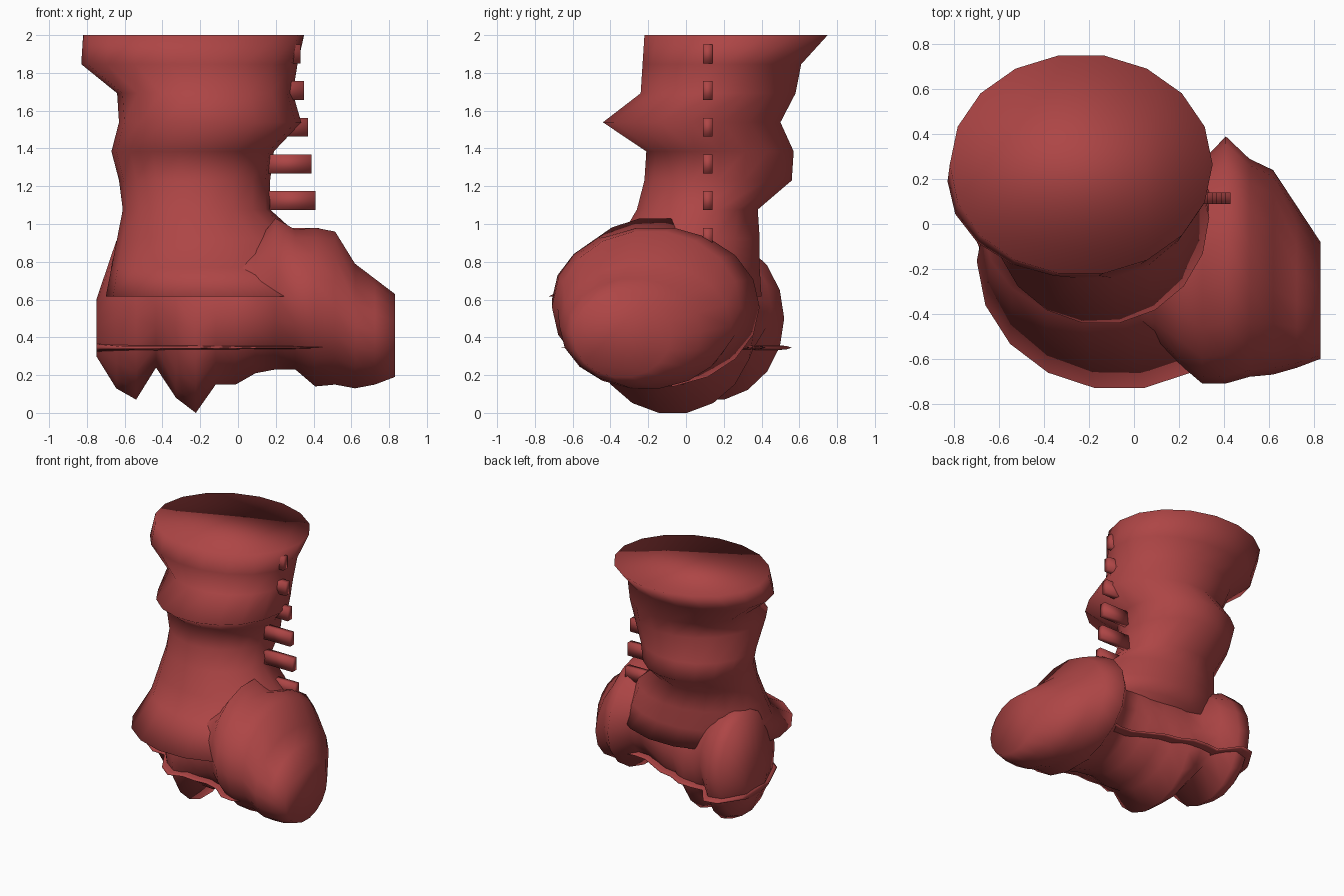
import bpy, math

if "Cube" in bpy.data.objects:
    bpy.data.objects.remove(bpy.data.objects["Cube"])

leather = bpy.data.materials.new("red_leather")
leather.diffuse_color = (0.42, 0.06, 0.06, 1)
leather.use_nodes = True
leather.node_tree.nodes["Principled BSDF"].inputs["Base Color"].default_value = leather.diffuse_color


def make_part(name, verts, faces):
    """Mesh object with smooth shading and the leather colour."""
    mesh = bpy.data.meshes.new(name)
    mesh.from_pydata(verts, [], faces)
    mesh.materials.append(leather)
    mesh.shade_smooth()
    obj = bpy.data.objects.new(name, mesh)
    bpy.context.collection.objects.link(obj)
    return obj


def loft(name, rings, place, sides=18):
    """Skin of elliptical rings (position, a0, a1, b0, b1) with closed ends."""
    verts, faces = [], []
    reach = max(math.sin(2 * math.pi * k / sides) for k in range(sides))
    for p, a0, a1, b0, b1 in rings:
        for k in range(sides):
            t = 2 * math.pi * k / sides
            a = (a0 + a1) / 2 + (a1 - a0) / 2 * math.cos(t)
            b = (b0 + b1) / 2 + (b1 - b0) / 2 * math.sin(t) / reach
            verts.append(place(p, a, b))
    for r in range(len(rings) - 1):
        for k in range(sides):
            i, j = r * sides + k, r * sides + (k + 1) % sides
            faces.append((i, j, j + sides, i + sides))
    faces.append(tuple(reversed(range(sides))))
    faces.append(tuple(range(len(verts) - sides, len(verts))))
    return make_part(name, verts, faces)


# Shaft: rings stacked upwards (x min, x max, y min, y max)
shaft = [(-.70, .57, -.73, .40), (-.67, .42, -.43, .39), (-.64, .34, -.35, .39),
         (-.61, .17, -.26, .38), (-.63, .17, -.22, .56), (-.67, .19, -.21, .57),
         (-.63, .335, -.44, .50), (-.64, .29, -.24, .58), (-.83, .315, -.23, .61),
         (-.82, .35, -.22, .75)]
loft("shaft", [(.615 + i * 1.385 / 9, *s) for i, s in enumerate(shaft)],
     lambda p, a, b: (a, b, p))

# Foot: rings from heel to toe (y min, y max, z min, z max)
foot = [(.07, .34, .30, .60), (-.18, .51, .13, .91), (-.25, .52, .07, .93),
        (-.33, .45, .24, .90), (-.43, .38, .08, .87), (-.50, .36, 0, .87),
        (-.50, .34, .15, .88), (-.51, .32, .15, .88), (-.54, .30, .21, .90),
        (-.62, .29, .23, 1.03), (-.71, .28, .23, .97), (-.71, .39, .14, .98),
        (-.68, .29, .15, .96), (-.67, .24, .13, .79), (-.64, .08, .15, .71),
        (-.60, -.08, .19, .63)]
foot_x = [-.75 + i * 1.58 / 15 for i in range(16)]
loft("foot", [(x, *f) for x, f in zip(foot_x, foot)], lambda p, a, b: (p, a, b))

# Welt: thin rim around the foot, following its width at the welt height
welt = []
for x, (y0, y1, z0, z1) in list(zip(foot_x, foot))[:13]:
    t = (.35 - (z0 + z1) / 2) / ((z1 - z0) / 2)
    half = (y1 - y0) / 2 * math.sqrt(max(1 - t * t, .3)) + .065
    mid, thick = (y0 + y1) / 2, .03 - .02 * (x + .75) / 1.3
    welt.append((x, mid - half, mid + half, .348 - thick, .348 + thick * .8))
welt[-2] = (foot_x[11], -.66, .24, .335, .36)
welt[-1] = (.55, -.55, .12, .335, .35)
loft("welt", welt, lambda p, a, b: (p, a, b))

# Lace tabs: small bars in a column up the side of the ankle
for i in range(6):
    z, x1 = .93 + .194 * i, .43 - .02 * i
    x0, y0, y1, h = x1 - .25, .09, .14, .05
    v = [(x, y, z + s * h) for s in (-1, 1)
         for x, y in ((x0, y0), (x1, y0), (x1, y1), (x0, y1))]
    make_part(f"lace_tab_{i + 1}", v, [(3, 2, 1, 0), (4, 5, 6, 7), (0, 1, 5, 4),
                                       (1, 2, 6, 5), (2, 3, 7, 6), (3, 0, 4, 7)])
